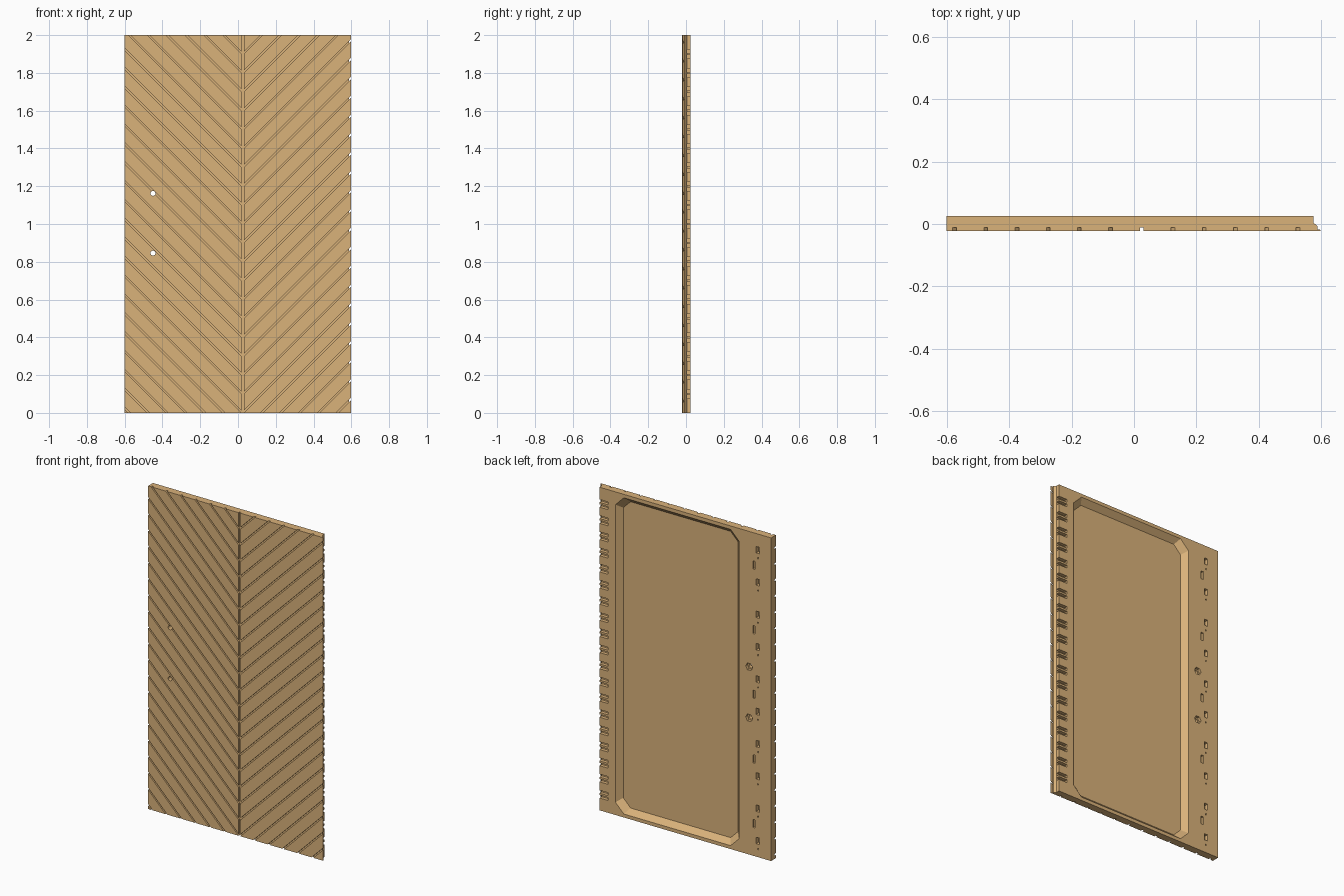
import bpy
import bmesh
from math import cos, sin, pi

cube = bpy.data.objects.get("Cube")
if cube:
    bpy.data.objects.remove(cube, do_unlink=True)

BACK, FRONT, OUT = 0.025, -0.022, 0.05


def loft(bm, ring_a, ring_b):
    """Closed solid between two matching rings of 3D points."""
    a = [bm.verts.new(p) for p in ring_a]
    b = [bm.verts.new(p) for p in ring_b]
    bm.faces.new(a)
    bm.faces.new(b[::-1])
    n = len(a)
    for i in range(n):
        j = (i + 1) % n
        bm.faces.new((a[j], a[i], b[i], b[j]))


def prism(bm, outline, y0, y1, inner=None):
    """Solid along y from an x-z outline, optionally tapering to another outline."""
    loft(bm, [(x, y0, z) for x, z in outline],
         [(x, y1, z) for x, z in (inner or outline)])


def rect(x, z, w, h):
    return [(x - w / 2, z - h / 2), (x + w / 2, z - h / 2),
            (x + w / 2, z + h / 2), (x - w / 2, z + h / 2)]


def ngon(x, z, r, n):
    return [(x + r * cos(2 * pi * i / n), z + r * sin(2 * pi * i / n)) for i in range(n)]


def cut_corner_rect(x0, x1, z0, z1, c):
    return [(x0 + c, z0), (x1 - c, z0), (x1, z0 + c), (x1, z1 - c),
            (x1 - c, z1), (x0 + c, z1), (x0, z1 - c), (x0, z0 + c)]


def make_object(name, bm):
    bmesh.ops.recalc_face_normals(bm, faces=bm.faces)
    mesh = bpy.data.meshes.new(name)
    bm.to_mesh(mesh)
    bm.free()
    obj = bpy.data.objects.new(name, mesh)
    bpy.context.collection.objects.link(obj)
    return obj


def carve(target, bm):
    """Subtract the solids in bm from the target."""
    cutter = make_object("cutter", bm)
    cutter.hide_render = True
    mod = target.modifiers.new("carve", 'BOOLEAN')
    mod.operation, mod.solver, mod.object = 'DIFFERENCE', 'EXACT', cutter
    bpy.context.view_layer.objects.active = target
    bpy.ops.object.modifier_apply(modifier=mod.name)
    bpy.data.objects.remove(cutter, do_unlink=True)


wood = bpy.data.materials.new("light wood")
wood.use_nodes = True
tan = (0.7, 0.445, 0.195, 1)
wood.diffuse_color = tan
wood.node_tree.nodes["Principled BSDF"].inputs["Base Color"].default_value = tan

# Panel with a stepped, bevelled edge on one long side
profile = [(-0.6, FRONT), (0.598, FRONT), (0.598, -0.019), (0.588, -0.017),
           (0.588, -0.007), (0.575, 0.004), (0.575, BACK), (-0.6, BACK)]
bm = bmesh.new()
loft(bm, [(x, y, 0) for x, y in profile], [(x, y, 2) for x, y in profile])
panel = make_object("door_panel", bm)
panel.data.materials.append(wood)

# Chevron grooves on the front
SEAM, REACH, HALF = 0.025, 0.7, 0.006
bm = bmesh.new()
for k in range(-6, 20):
    z = k * 0.1
    low, high = z - HALF, z + HALF
    prism(bm, [(SEAM, low), (SEAM + REACH, low + REACH), (SEAM + REACH, high + REACH),
               (SEAM, high), (SEAM - REACH, high + REACH), (SEAM - REACH, low + REACH)],
          -OUT, -0.011)
carve(panel, bm)

# Centre seam and the two bolt holes
bm = bmesh.new()
prism(bm, rect(SEAM, 1, 0.012, 2.2), -OUT, -0.012)
BOLTS = [(-0.45, 0.846), (-0.45, 1.162)]
for x, z in BOLTS:
    prism(bm, ngon(x, z, 0.013, 16), -OUT, OUT)
carve(panel, bm)

# Back recess with sloping walls and cut corners
bm = bmesh.new()
grow = 0.01
prism(bm, cut_corner_rect(-0.38 - grow, 0.465 + grow, 0.022 - grow, 1.978 + grow, 0.06),
      BACK + grow, -0.008,
      cut_corner_rect(-0.35, 0.435, 0.052, 1.948, 0.05))

# Paired hinge slots open to the stepped edge
for i in range(1, 20):
    z = i * 0.1
    prism(bm, rect(0.565, z + 0.015, 0.1, 0.018), 0.004, OUT)
    prism(bm, rect(0.565, z - 0.015, 0.1, 0.018), 0.004, OUT)

# Latch slots, pilot holes and side slots along the other edge
for i in range(10):
    z = 0.1 + i * 0.2
    prism(bm, rect(-0.51, z, 0.024, 0.04), 0.0, OUT)
    prism(bm, rect(-0.51, z - 0.05, 0.008, 0.008), 0.005, OUT)
for i in range(5):
    prism(bm, rect(-0.483, 0.2 + i * 0.4, 0.016, 0.05), 0.012, OUT)

# Nut pockets behind the bolt holes
for x, z in BOLTS:
    prism(bm, ngon(x, z, 0.024, 6), 0.008, OUT)
carve(panel, bm)
